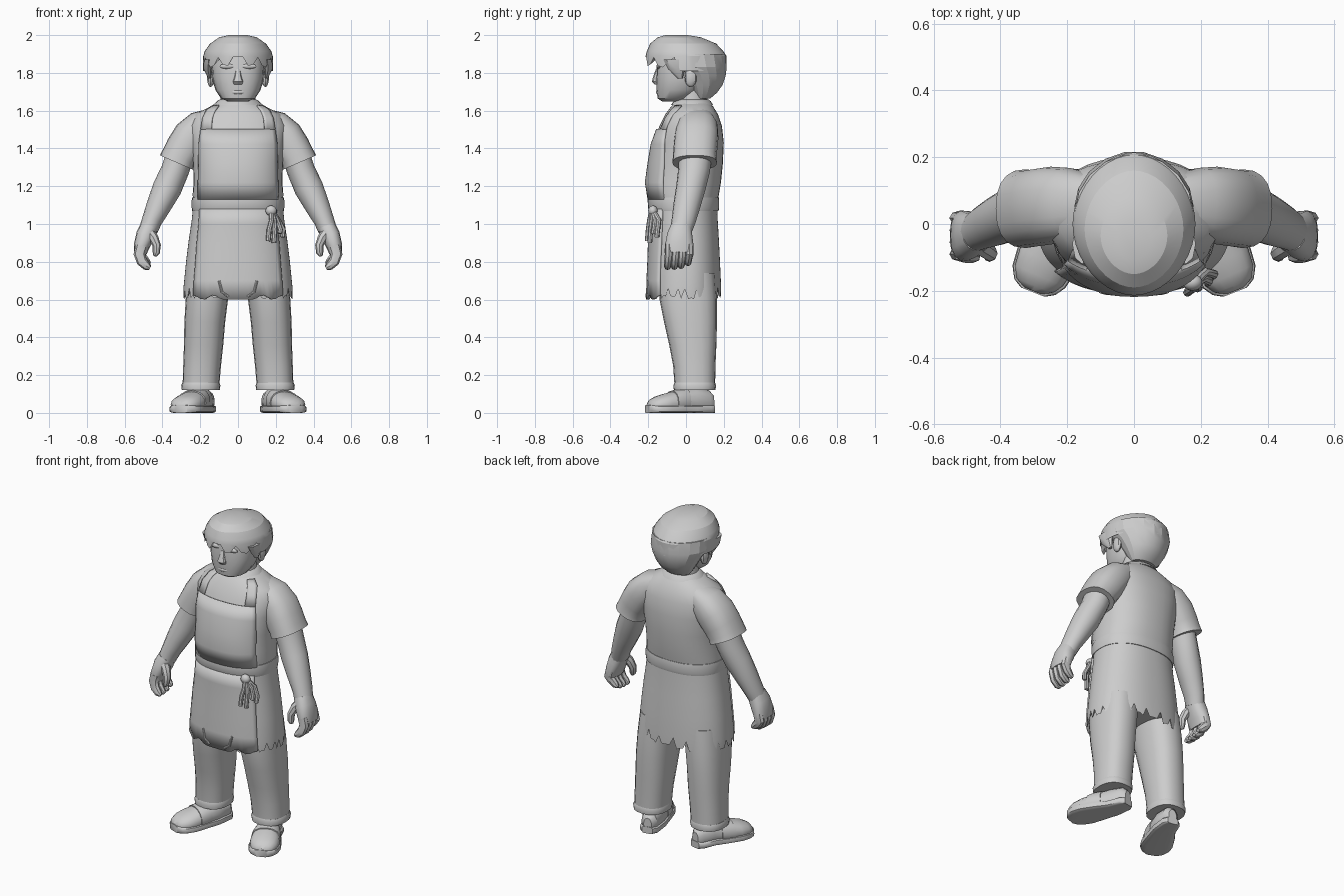
import bpy, bmesh, math, random
from mathutils import Vector

random.seed(4)
clay = bpy.data.materials.new("clay_grey")
clay.diffuse_color = (0.61, 0.61, 0.61, 1)
Y, Z = Vector((0, 1, 0)), Vector((0, 0, 1))


def finish(name, bm, angle=35):
    bmesh.ops.recalc_face_normals(bm, faces=bm.faces)
    me = bpy.data.meshes.new(name)
    bm.to_mesh(me)
    bm.free()
    me.materials.append(clay)
    ob = bpy.data.objects.new(name, me)
    bpy.context.collection.objects.link(ob)
    bpy.ops.object.select_all(action='DESELECT')
    bpy.context.view_layer.objects.active = ob
    ob.select_set(True)
    bpy.ops.object.shade_smooth_by_angle(angle=math.radians(angle))
    return ob


def loft(name, secs, n=20, p=2.0, ref=Y, s=1, floor=None, hem=None, inner=0.9,
         flat=False, angle=35):
    """Skin superellipse rings (x, y, z, half width, half depth) along a path."""
    bm = bmesh.new()
    pts = [Vector((c[0] * s, c[1], c[2])) for c in secs]
    rings = []
    for i, c in enumerate(secs):
        t = (pts[min(i + 1, len(pts) - 1)] - pts[max(i - 1, 0)]).normalized()
        if flat:  # level rings
            t = Z
        u = ref.cross(t).normalized()
        w = ref if ref == Z else t.cross(u).normalized()
        ring = []
        for k in range(n):
            a = 2 * math.pi * k / n
            ca, sa = math.cos(a), math.sin(a)
            co = pts[i] + u * (c[3] * math.copysign(abs(ca) ** (2 / p), ca)) \
                + w * (c[4] * math.copysign(abs(sa) ** (2 / p), sa))
            if floor is not None:
                co.z = max(co.z, floor)
            ring.append(bm.verts.new(co))
        rings.append(ring)
    if hem:  # ragged lower edge, then an underside tucked inwards
        last, c = rings[-1], pts[-1]
        edge, tuck = [], []
        for k, v in enumerate(last):
            edge.append(bm.verts.new((v.co.x, v.co.y, hem(k, v.co))))
            tuck.append(bm.verts.new((c.x + (v.co.x - c.x) * inner,
                                      c.y + (v.co.y - c.y) * inner, c.z)))
        rings += [edge, tuck]
    for r0, r1 in zip(rings, rings[1:]):
        for k in range(n):
            j = (k + 1) % n
            bm.faces.new((r0[k], r0[j], r1[j], r1[k]))
    bm.faces.new(rings[0])
    bm.faces.new(rings[-1])
    return finish(name, bm, angle)


# Torso and skirt sections: z, front y, back y, half width
TORSO = [(1.65, -.05, .12, .10), (1.62, -.08, .145, .15), (1.58, -.11, .17, .23),
         (1.52, -.14, .19, .262), (1.43, -.175, .20, .252), (1.32, -.193, .195, .238),
         (1.22, -.207, .185, .235), (1.16, -.205, .175, .24), (1.11, -.188, .166, .238)]
SKIRT = [(1.12, -.188, .166, .235), (1.02, -.186, .168, .245), (.92, -.19, .174, .26),
         (.80, -.194, .18, .275), (.67, -.20, .186, .288)]
P = 2.3


def rings_of(table, grow=0):
    return [(0, (f + b) / 2, z, w + grow, (b - f) / 2 + grow) for z, f, b, w in table]


def front_y(x, z):
    tab = TORSO[:-1] + SKIRT
    z = min(max(z, tab[-1][0]), tab[0][0])
    for a, b in zip(tab, tab[1:]):
        if a[0] >= z >= b[0]:
            k = (a[0] - z) / (a[0] - b[0])
            f, r, w = (a[i] + (b[i] - a[i]) * k for i in (1, 2, 3))
            return (f + r) / 2 - (r - f) / 2 * max(0, 1 - abs(x / w) ** P) ** (1 / P)


def plate(name, rows, cols=16, off=0.004, hem=None):
    """Cloth panel laid on the body front; rows are (z, left x, right x)."""
    bm = bmesh.new()
    grid = []
    for i, (z, x0, x1) in enumerate(rows):
        line = []
        for k in range(cols + 1):
            x = x0 + (x1 - x0) * k / cols
            zz = hem(x) if hem and i == len(rows) - 1 else z
            line.append(bm.verts.new((x, front_y(x, zz) - off, zz)))
        grid.append(line)
    for a, b in zip(grid, grid[1:]):
        for k in range(cols):
            bm.faces.new((a[k], a[k + 1], b[k + 1], b[k]))
    ob = finish(name, bm)
    ob.modifiers.new("thickness", 'SOLIDIFY').thickness = 0.014
    ob.modifiers["thickness"].offset = 0
    return ob


def ball(name, loc, size, seg=14):
    bm = bmesh.new()
    bmesh.ops.create_uvsphere(bm, u_segments=seg, v_segments=8, radius=1)
    for v in bm.verts:
        v.co = Vector((v.co.x * size[0] + loc[0], v.co.y * size[1] + loc[1],
                       v.co.z * size[2] + loc[2]))
    return finish(name, bm)


def tube(name, pts, r, s=1, n=8):
    return loft(name, [(*q, r, r) for q in pts], n, s=s)


# Shirt, ragged skirt and waist tie
loft("shirt", rings_of(TORSO), 36, P, flat=True)
loft("skirt", rings_of(SKIRT), 90, P, inner=.93, flat=True,
     hem=lambda k, co: (.66 if k % 4 == 0 else .61) + random.uniform(-.01, .012))
loft("waist_tie", rings_of([(1.14, -.195, .168, .237), (1.125, -.197, .17, .239),
                            (1.085, -.195, .17, .239), (1.07, -.188, .166, .237)], .006),
     36, P, flat=True)
loft("collar", [(0, .035, 1.66, .095, .085), (0, .033, 1.65, .112, .098),
                (0, .032, 1.63, .13, .112)], 24, flat=True)

# Apron: lower panel, bib and straps
plate("apron_panel", [(z, -w, w) for z, w in ((1.08, .20), (1.0, .205), (.9, .215),
                                              (.8, .222), (.7, .23), (.6, .235))],
      24, hem=lambda x: .6 if abs(x) < .06 else .612 + .012 * math.sin(abs(x) * 60))
plate("apron_bib", [(1.5, -.195, .195), (1.42, -.205, .205),
                    (1.32, -.206, .206), (1.22, -.208, .208), (1.13, -.21, .21)], 20)
for s in (-1, 1):
    plate("apron_strap", [(z, *sorted((a * s, b * s))) for z, a, b in
                          ((1.625, .10, .13), (1.6, .12, .165), (1.56, .135, .185),
                           (1.5, .14, .195))], 4)
    tube("apron_fold", [(x, front_y(x, z) - .01, z) for x, z in
                        ((.05, .615), (.085, .64), (.1, .70))], .007, s)

# Knotted cord hanging from the left hip
ball("cord_knot", (.175, -.175, 1.07), (.03, .025, .028))
for x, y, low in ((.165, -.185, .91), (.195, -.172, .90), (.225, -.155, .95), (.24, -.135, .93)):
    tube("cord_strand", [(.175, -.18, 1.08), ((x + .19) / 2, y - .008, 1.02),
                         (x, y - .015, .97), (x - .005, y - .02, low)], .013)

for s in (-1, 1):
    # Short sleeve with a cuff lip
    loft("sleeve", [(.12, .06, 1.56, .06, .085), (.19, .06, 1.515, .092, .108),
                    (.245, .056, 1.46, .102, .116), (.285, .05, 1.40, .099, .116),
                    (.312, .046, 1.355, .094, .115), (.325, .046, 1.325, .097, .118)],
         20, 2.4, s=s)
    # Bare arm
    loft("arm", [(.30, .05, 1.38, .075, .09), (.335, .042, 1.28, .074, .084),
                 (.375, .025, 1.19, .077, .078), (.418, .005, 1.10, .066, .072),
                 (.455, -.012, 1.02, .054, .064), (.474, -.025, .97, .05, .058)], 16, s=s)
    # Cupped hand
    loft("palm", [(.47, -.025, .985, .048, .056), (.49, -.033, .94, .05, .068),
                  (.508, -.035, .89, .043, .076), (.518, -.035, .845, .034, .074)],
         14, 2.4, s=s)
    for k in range(4):
        y, d = -.09 + .036 * k, (.0, .0, .005, .02)[k]
        loft("finger", [(.51, y, .885, .032, .022), (.522, y, .84, .031, .022),
                        (.508, y - .005, .80 + d, .028, .021),
                        (.482, y - .008, .775 + d, .022, .019),
                        (.466, y - .008, .766 + d, .01, .012)], 8, s=s)
    loft("thumb", [(.475, -.055, .96, .03, .03), (.446, -.075, .925, .026, .028),
                   (.43, -.088, .885, .022, .024), (.433, -.094, .848, .019, .02),
                   (.44, -.097, .83, .009, .01)], 8, s=s)
    # Trouser leg and rolled cuff
    loft("trouser_leg", [(.15, .005, .74, .115, .15), (.165, .012, .6, .112, .152),
                         (.176, .024, .48, .108, .14), (.182, .036, .36, .104, .125),
                         (.19, .044, .25, .1, .112), (.197, .047, .13, .097, .107)],
         20, 2.4, s=s, flat=True)
    loft("trouser_cuff", [(.196, .046, .16, .098, .108), (.197, .046, .145, .104, .113),
                          (.197, .046, .12, .1, .11)], 20, 2.4, s=s, flat=True)
    # Shoe upper, instep strap and sole, turned outwards
    shoe = [(.165, .145, .05, .025, .045), (.17, .12, .06, .048, .06), (.19, .04, .06, .06, .075),
            (.23, -.04, .055, .076, .066), (.264, -.11, .047, .086, .056),
            (.285, -.155, .042, .078, .046), (.297, -.185, .037, .058, .034),
            (.303, -.2, .03, .03, .02)]
    loft("shoe_upper", shoe, 16, 2.2, Z, s, .01)
    loft("shoe_strap", [(.212, -.005, .06, .072, .072), (.23, -.04, .057, .081, .071),
                        (.247, -.075, .053, .086, .065)], 16, 2.2, Z, s, .01)
    loft("shoe_sole", [(x, y * 1.02, .02, a + .008, .022) for x, y, z, a, b in shoe],
         16, 4, Z, s, 0)

# Neck, head and facial features
loft("neck", [(0, .03, 1.60, .11, .1), (0, .03, 1.66, .092, .085), (0, .03, 1.76, .092, .085)], 18)
loft("head", [(0, -.075, 1.648, .05, .05), (0, -.06, 1.665, .09, .09),
              (0, -.04, 1.71, .12, .116), (0, -.025, 1.77, .135, .132),
              (0, -.02, 1.84, .14, .135), (0, -.01, 1.92, .135, .13)], 20, 2.4, flat=True)
loft("nose", [(0, -.148, 1.82, .012, .012), (0, -.157, 1.78, .018, .018),
              (0, -.16, 1.755, .027, .022), (0, -.15, 1.738, .022, .015)], 10, flat=True)
ball("lips", (0, -.148, 1.698), (.035, .01, .012), 10)
for s in (-1, 1):
    ball("ear", (.145 * s, .025, 1.775), (.02, .032, .05), 10)
    ball("brow", (.055 * s, -.145, 1.835), (.045, .012, .014), 10)


# Cap of hair with a spiky fringe, plus the full back of the hair
def fringe(k, co):
    if co.y > -.05:
        return 1.81
    return min(1.885, 1.815 + min(abs(abs(co.x) - t) for t in (.065, .14)) * 1.9)


loft("hair_cap", [(0, -.05, 2.0, .05, .06), (0, -.035, 1.988, .1, .115),
                  (0, -.015, 1.955, .148, .175), (0, -.005, 1.915, .176, .202),
                  (0, .0, 1.89, .184, .214)], 40, 1.9, hem=fringe, inner=.8,
     flat=True, angle=18)
loft("hair_back", [(0, .04, 1.90, .176, .17), (0, .055, 1.83, .178, .163),
                   (0, .08, 1.785, .155, .132), (0, .09, 1.735, .128, .105),
                   (0, .09, 1.695, .105, .075), (0, .085, 1.665, .08, .045)], 18, 1.9,
     flat=True, angle=18)
for s in (-1, 1):
    loft("side_lock", [(.155, -.06, 1.87, .03, .06), (.16, -.05, 1.82, .022, .045),
                       (.15, -.03, 1.77, .008, .012)], 8, s=s, flat=True)
